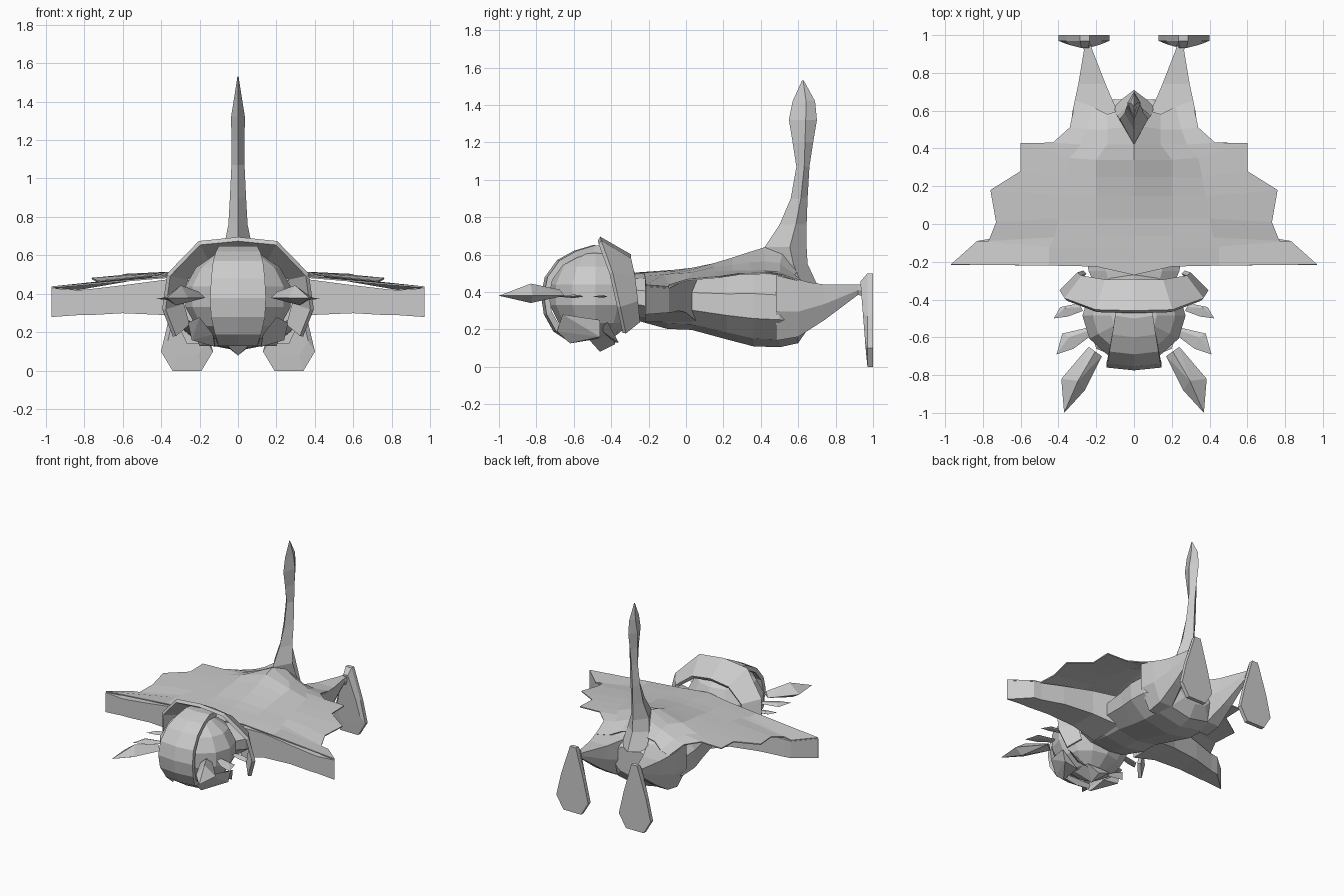
import bpy, bmesh, math
from mathutils import Vector


def finish(name, bm, mirror=False, thick=0):
    bmesh.ops.recalc_face_normals(bm, faces=bm.faces)
    me = bpy.data.meshes.new(name)
    bm.to_mesh(me)
    bm.free()
    ob = bpy.data.objects.new(name, me)
    bpy.context.collection.objects.link(ob)
    if mirror:
        ob.modifiers.new("Mirror", 'MIRROR')
    if thick:
        s = ob.modifiers.new("Thickness", 'SOLIDIFY')
        s.thickness = thick
        s.offset = 0
    return ob


def loft(name, rings, mirror=False, closed=True, thick=0):
    bm = bmesh.new()
    vs = [[bm.verts.new(p) for p in r] for r in rings]
    n = len(rings[0])
    for a, b in zip(vs, vs[1:]):
        for i in range(n if closed else n - 1):
            j = (i + 1) % n
            bm.faces.new((a[i], a[j], b[j], b[i]))
    if closed:
        bm.faces.new(vs[0])
        bm.faces.new(vs[-1])
    return finish(name, bm, mirror, thick)


def hull(name, pts, mirror=False):
    bm = bmesh.new()
    for p in pts:
        bm.verts.new(p)
    bmesh.ops.convex_hull(bm, input=bm.verts)
    loose = [v for v in bm.verts if not v.link_faces]
    bmesh.ops.delete(bm, geom=loose, context='VERTS')
    return finish(name, bm, mirror)


def ring_y(y, w, z0, z1, n=10):
    # n-sided section facing y that fills the given bounds
    k = 1 / math.cos(math.pi / n)
    out = []
    for i in range(n):
        a = 2 * math.pi * (i + .5) / n
        out.append((math.cos(a) * k * w, y, (z0 + z1) / 2 + math.sin(a) * k * (z1 - z0) / 2))
    return out


# Torso: y, half width, bottom, top
torso = [(-.34, .2, .28, .48), (-.25, .24, .25, .49), (-.1, .27, .21, .49), (.03, .27, .205, .495),
         (.22, .3, .155, .51), (.36, .33, .12, .53), (.5, .33, .115, .52), (.6, .27, .135, .47),
         (.66, .15, .22, .43)]
loft("torso", [ring_y(*t) for t in torso])

# Legs: y, inner x, outer x, bottom, top; flat on top and narrowed below
legs = [(.48, .04, .34, .14, .49), (.6, .09, .325, .16, .46), (.74, .15, .295, .25, .44),
        (.92, .22, .265, .385, .44), (.97, .235, .285, .37, .44)]
loft("leg", [[(a, y, t), (b, y, t), (b, y, t * .45 + z * .55), (b * .75 + a * .25, y, z),
              (b * .3 + a * .7, y, z), (a, y, t * .45 + z * .55)] for y, a, b, z, t in legs], mirror=True)

# Upright teardrop feet
sole = [(.235, .5), (.285, .5), (.36, .27), (.4, .1), (.34, 0), (.19, 0), (.13, .1), (.17, .27)]
loft("foot", [[(.26 + (x - .26) * s, y - lean * z, .32 + (z - .32) * s) for x, z in sole]
              for y, s, lean in ((.962, .75, .06), (.97, 1, 0), (1, 1, 0))], mirror=True)

# Arms: x, back edge, bottom, top
arm = [(.18, .06, .24, .47), (.37, .0, .29, .475), (.6, -.04, .3, .445), (.77, -.08, .29, .425),
       (.83, -.09, .29, .42), (.97, -.215, .28, .43)]
loft("arm", [[(x, -.218, a), (x, yb, a), (x, yb, b), (x, -.218, b)] for x, yb, a, b in arm], mirror=True)

# Back and glide membrane as one skin: stepped outer edge, flat wing root, shoulder line, spine
outer = [(.97, -.215, .435), (.83, -.09, .425), (.77, -.09, .435), (.73, .01, .465), (.76, .18, .48),
         (.6, .28, .495), (.6, .43, .5), (.43, .43, .505), (.34, .51, .49), (.31, .65, .45)]
root = [(.45, -.22, .48), (.45, -.12, .49), (.42, -.07, .495), (.4, .03, .5), (.38, .15, .505),
        (.36, .25, .51), (.34, .35, .51), (.28, .42, .515), (.25, .5, .505), (.22, .62, .455)]
shoulder = [(-.225, .5), (-.13, .505), (-.06, .508), (.03, .515), (.15, .53), (.25, .54), (.34, .555),
            (.42, .56), (.5, .55), (.58, .49)]
spine = [(-.27, .5), (-.13, .51), (-.06, .515), (.03, .525), (.15, .55), (.25, .58), (.34, .61),
         (.42, .635), (.52, .62), (.62, .54)]
rows = [[o, r, (.2 if i < 7 else .14, *s), (0, *p)]
        for i, (o, r, s, p) in enumerate(zip(outer, root, shoulder, spine))]
loft("back_membrane", rows, mirror=True, closed=False, thick=.008)

# Tail: z, front y, rear y, half width
tail = [(.42, .5, .71, .11), (.55, .46, .65, .09), (.64, .42, .645, .075), (.76, .5, .645, .05),
        (.9, .56, .65, .042), (1.07, .59, .66, .034), (1.2, .57, .68, .034), (1.32, .55, .7, .036),
        (1.42, .57, .69, .02), (1.53, .62, .63, .003)]
loft("tail", [[(0, f, z), (w, f * .4 + b * .6, z), (0, b, z), (-w, f * .4 + b * .6, z)]
              for z, f, b, w in tail])

# Head
bm = bmesh.new()
bmesh.ops.create_uvsphere(bm, u_segments=12, v_segments=7, radius=1)
for v in bm.verts:
    v.co = Vector((v.co.x * .28, -.485 + v.co.y * .25, .385 + v.co.z * .243))
finish("head", bm)

# Raised crest over the crown: y, z, half width
crest = [(-.62, .13, .1), (-.71, .19, .12), (-.76, .28, .14), (-.775, .38, .145), (-.755, .48, .14),
         (-.69, .57, .13), (-.6, .62, .115), (-.5, .65, .1), (-.4, .64, .1)]
c = (-.48, .38)
loft("crest", [[(-w, y + .015, z), (0, y, z), (w, y + .015, z)] +
               [(s * w, y + (c[0] - y) * .15, z + (c[1] - z) * .15) for s in (1, 0, -1)]
              for y, z, w in crest])

# Flared collar behind the head
rim = [(0, -.465, .685), (.2, -.46, .665), (.36, -.4, .5), (.385, -.36, .32), (.33, -.33, .18)]
back = [(0, -.3, .59), (.15, -.3, .57), (.27, -.28, .48), (.29, -.265, .35), (.26, -.255, .24)]
loft("collar", [list(p) for p in zip(rim, back)], mirror=True, closed=False, thick=.025)

# Cheek plates and pointed muzzle on the underside of the face
hull("cheek_plate", [(.13, -.69, .19), (.2, -.66, .28), (.26, -.46, .25), (.24, -.46, .16),
                     (.12, -.62, .125), (.12, -.47, .15)], mirror=True)
hull("jaw_tuft", [(.13, -.46, .2), (.25, -.42, .24), (.2, -.36, .13), (.1, -.38, .13)], mirror=True)
hull("muzzle", [(-.11, -.55, .18), (.11, -.55, .18), (-.1, -.38, .16), (.1, -.38, .16),
                (0, -.46, .08), (0, -.38, .12)])

# Leaf shaped ears and side tufts: base pair, side pair, tip, height, thickness
leaves = [("ear", (.17, -.7), (.24, -.65), (.26, -.88), (.385, -.82), (.37, -1), .38, .065),
          ("upper_tuft", (.2, -.57), (.25, -.55), (.32, -.66), (.38, -.58), (.41, -.69), .375, .012),
          ("lower_tuft", (.27, -.46), (.29, -.42), (.35, -.49), (.39, -.44), (.425, -.5), .375, .01)]
for name, a, b, l, r, t, z, h in leaves:
    pts = [(*p, z) for p in (a, b, l, r, t)]
    mx, my = (l[0] + r[0]) / 2, (l[1] + r[1]) / 2
    base = ((a[0] + b[0]) / 2, (a[1] + b[1]) / 2, z + h * .5)
    hull(name, pts + [base, (mx - h * .4, my + .02, z + h), (mx, my + .02, z - h * .6)], mirror=True)
